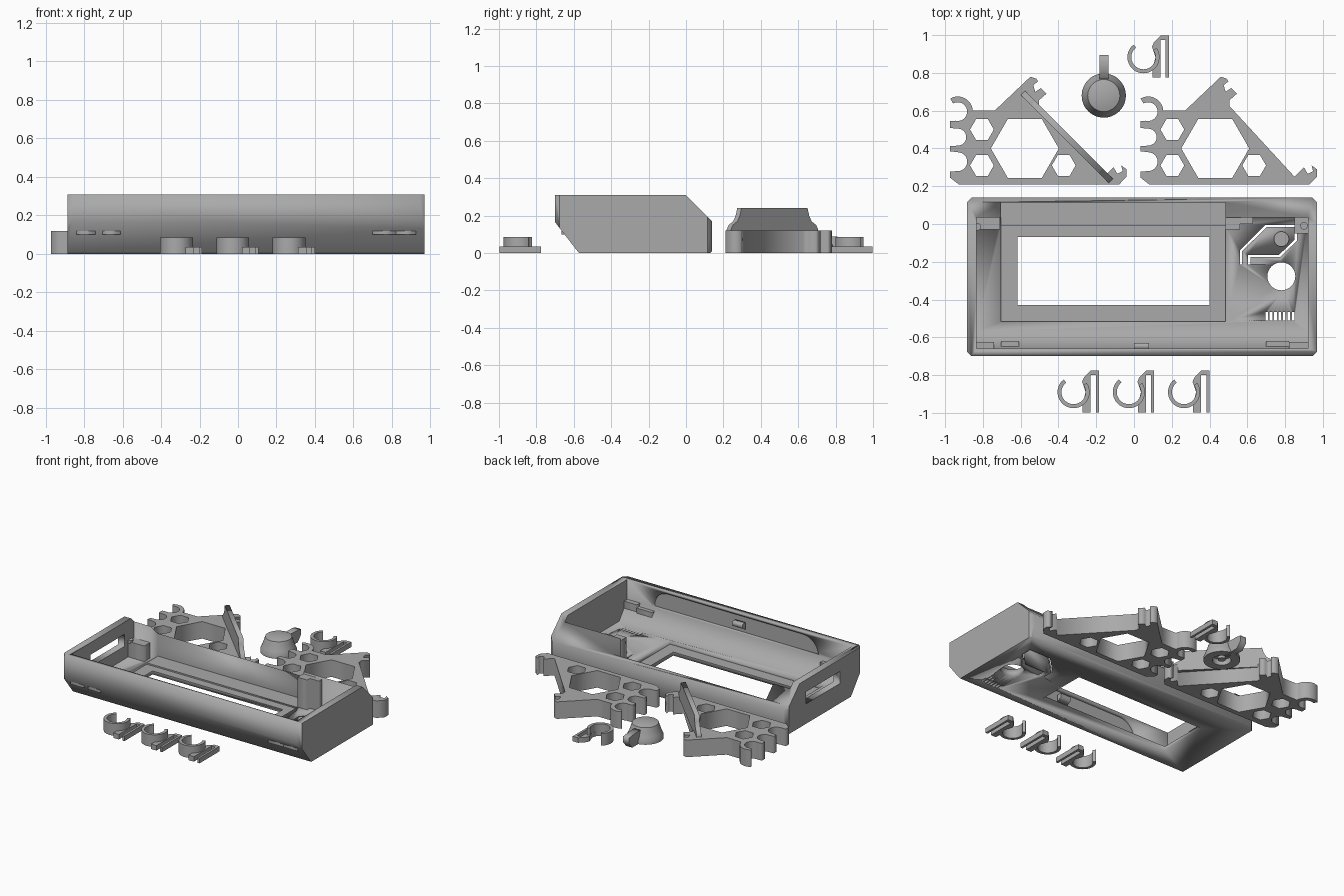
import bpy, bmesh, math
from mathutils import Matrix

if "Cube" in bpy.data.objects:
    bpy.data.objects.remove(bpy.data.objects["Cube"])

grey = bpy.data.materials.new("grey plastic")
grey.diffuse_color = (0.40, 0.40, 0.40, 1)
grey.use_nodes = True
grey.node_tree.nodes["Principled BSDF"].inputs["Base Color"].default_value = grey.diffuse_color


def arc(cx, cy, r, a0, a1, n=12):
    return [(cx + r * math.cos(math.radians(a0 + (a1 - a0) * i / n)),
             cy + r * math.sin(math.radians(a0 + (a1 - a0) * i / n))) for i in range(n + 1)]


def circle(cx, cy, r, n=32):
    return arc(cx, cy, r, 0, 360, n)[:-1]


def rect(x0, y0, x1, y1):
    return [(x0, y0), (x1, y0), (x1, y1), (x0, y1)]


def add(name, bm):
    bmesh.ops.remove_doubles(bm, verts=bm.verts, dist=1e-5)
    bmesh.ops.recalc_face_normals(bm, faces=bm.faces)
    me = bpy.data.meshes.new(name)
    bm.to_mesh(me)
    bm.free()
    me.materials.append(grey)
    ob = bpy.data.objects.new(name, me)
    bpy.context.collection.objects.link(ob)
    return ob


def smooth(ob):
    bpy.ops.object.select_all(action='DESELECT')
    bpy.context.view_layer.objects.active = ob
    ob.select_set(True)
    bpy.ops.object.shade_smooth_by_angle(angle=math.radians(32))


def prism(name, loops, w0, w1, axis='z'):
    """Extrude closed loops (inner loops become holes) from w0 to w1 along an axis."""
    cu = bpy.data.curves.new(name, 'CURVE')
    cu.dimensions, cu.fill_mode, cu.extrude = '2D', 'BOTH', (w1 - w0) / 2
    for pts in loops:
        s = cu.splines.new('POLY')
        s.points.add(len(pts) - 1)
        for p, (u, v) in zip(s.points, pts):
            p.co = (u, v, 0, 1)
        s.use_cyclic_u = True
    tmp = bpy.data.objects.new(name + "_curve", cu)
    bpy.context.collection.objects.link(tmp)
    dg = bpy.context.evaluated_depsgraph_get()
    me = bpy.data.meshes.new_from_object(tmp.evaluated_get(dg))
    bm = bmesh.new()
    bm.from_mesh(me)
    bpy.data.objects.remove(tmp)
    bpy.data.meshes.remove(me)
    for v in bm.verts:
        a, b, c = v.co.x, v.co.y, v.co.z + (w0 + w1) / 2
        v.co = {'z': (a, b, c), 'x': (c, a, b), 'y': (a, c, b)}[axis]
    return add(name, bm)


def boolean(ob, cutter, op='DIFFERENCE'):
    m = ob.modifiers.new("cut", 'BOOLEAN')
    m.operation, m.solver, m.object = op, 'EXACT', cutter
    dg = bpy.context.evaluated_depsgraph_get()
    me = bpy.data.meshes.new_from_object(ob.evaluated_get(dg))
    ob.modifiers.clear()
    ob.data = me
    bpy.data.objects.remove(cutter)


# Case: side profile trimmed to a plan with clipped corners
X0, X1, Y0, Y1, C = -0.885, 0.97, -0.70, 0.14, 0.025
case = prism("case", [[(-.57, 0), (.13, 0), (Y1, .01), (Y1, .17), (0, .31), (Y0, .31), (Y0, .165), (-.58, .01)]],
             X0, X1, 'x')
plan = [(X0 + C, Y0), (X1 - C, Y0), (X1, Y0 + C), (X1, Y1 - C), (X1 - C, Y1), (X0 + C, Y1), (X0, Y1 - C), (X0, Y0 + C)]
boolean(case, prism("trim", [plan], -.1, .5), 'INTERSECT')

# Inner cavity and the thin middle of the back wall
boolean(case, prism("cavity", [[(-.57, .05), (-.66, .165), (-.66, .5), (.035, .5), (.035, .05)]], -.835, .92, 'x'))
boolean(case, prism("back_pocket", [rect(-.705, -.01, .485, .115)], .035, .5))
boolean(case, prism("screen_recess", [rect(-.705, -.515, .485, -.009)], .025, .1))

# Port opening in the left wall and rounded pocket in the front wall
boolean(case, prism("side_port", [rect(-.45, .14, -.07, .225)], -1, -.8, 'x'))
boolean(case, prism("front_pocket", [arc(-.45, .17, .12, 180, 90, 8) + arc(.6, .17, .12, 90, 0, 8)],
                    -.68, -.65, 'y'))

# Floor openings: window, round hole, vents and the slot around the flexible button
path_out = [(.561, -.215), (.561, -.138), (.697, -.004), (.863, -.004), (.863, -.088), (.773, -.176),
            (.616, -.176), (.616, -.215)]
path_in = [(.604, -.215), (.604, -.164), (.767, -.164), (.851, -.083), (.851, -.016), (.703, -.016),
           (.573, -.143), (.573, -.215)]
vents = [rect(.695 + i * .0235, -.51, .709 + i * .0235, -.465) for i in range(7)]
boolean(case, prism("floor_openings", [rect(-.617, -.43, .40, -.07), circle(.78, -.277, .074),
                                       path_out + path_in] + vents, -.1, .1))

# Case fittings
prism("button_post", [circle(.78, -.08, .04)], .04, .08)
prism("left_ledge", [rect(-.84, -.03, -.71, .04), circle(-.83, -.015, .02, 16)][:1], .04, .16)
prism("right_post", [[(.485, .04), (.485, -.03), (.56, -.03), (.56, 0), (.63, 0), (.63, .04)]], .04, .26)
prism("right_ledge", [rect(.85, -.05, .925, .04)], .04, .16)
for n, x, y in (("left_screw", -.83, -.015), ("right_screw", .90, -.01)):
    prism(n, [circle(x, y, .02, 20)], .15, .17)
prism("front_catch", [[(-.665, .20), (-.63, .22), (-.63, .25), (-.665, .25)]], 0, .08, 'x')
for n, a, b in (("front_post_left", -.84, -.74), ("front_post_right", .82, .925)):
    prism(n, [rect(a, -.665, b, -.625)], .10, .17)
for n, a, b in (("front_tab_left", -.705, -.61), ("front_tab_right", .70, .82)):
    prism(n, [rect(a, -.665, b, -.62)], .10, .15)

# Side stands: triangular plates with hooks, grips and hexagonal holes
outline = [(.08, .21), (.93, .21), (.968, .25), (.968, .29), (.94, .31), (.948, .28), (.92, .265), (.90, .30),
           (.85, .25), (.505, .625), (.505, .655), (.545, .69), (.515, .72), (.485, .70), (.475, .735),
           (.50, .755), (.49, .77), (.46, .78), (.27, .60)]
outline += arc(.075, .595, .08, 4, 120) + arc(.075, .595, .05, 120, -105)
outline += [(.035, .545), (.035, .508)] + arc(.075, .46, .045, 90, -90)
outline += [(.035, .412), (.035, .385)] + arc(.075, .33, .05, 90, -90) + [(.035, .278), (.035, .245)]
hexes = [(.43, .40, .18), (.203, .50, .063), (.203, .31, .063), (.636, .31, .063)]
for name, dx in (("right_stand", 0), ("left_stand", -1.008)):
    loops = [outline] + [circle(x, y, r, 6) for x, y, r in hexes]
    prism(name, [[(x + dx, y) for x, y in lp] for lp in loops], 0, .12)

# Flared blade on the left stand
half = [(.33, .10), (.33, .125), (.315, .15), (.28, .17), (.262, .20), (.25, .24)]
blade = prism("stand_blade", [half + [(-u, z) for u, z in reversed(half)]], -.016, .016, 'y')
blade.data.transform(Matrix.Translation((-.355, .462, 0)) @ Matrix.Rotation(math.radians(-45), 4, 'Z'))

# Round knob with a pointer arm
bm = bmesh.new()
prof = [(0, .005), (.025, .005), (.025, .04), (.06, .04), (.06, 0), (.117, 0), (.117, .02), (.105, .045),
        (.095, .075), (.085, .105), (.055, .113), (0, .118)]
vs = [bm.verts.new((r, 0, z)) for r, z in prof]
es = [bm.edges.new(p) for p in zip(vs, vs[1:])]
bmesh.ops.spin(bm, geom=vs + es, axis=(0, 0, 1), cent=(0, 0, 0), angle=2 * math.pi, steps=48)
bmesh.ops.translate(bm, verts=bm.verts, vec=(-.16, .68, 0))
smooth(add("knob", bm))
prism("knob_arm", [[(.75, .0), (.86, .0), (.895, .04), (.895, .08), (.86, .085), (.75, .09)]], -.183, -.136, 'x')

# Four tube clips: tall open ring beside a low slotted clamp
clamp = [(.045, .055), (.055, .078), (.092, .115), (.134, .115), (.134, -.108), (.118, -.108), (.118, .09),
         (.09, .09), (.09, -.108), (.048, -.108), (.048, -.06), (.064, 0)]
for i, (x, y) in enumerate([(-.32, -.89), (-.027, -.89), (.265, -.89), (.05, .883)]):
    ring = arc(0, 0, .085, 128, 395, 28) + arc(0, 0, .064, 395, 128, 28)
    for part, pts, h in (("clip_ring", ring, .085), ("clip_clamp", clamp, .035)):
        smooth(prism(f"{part}_{i + 1}", [[(x + u, y + v) for u, v in pts]], 0, h))
